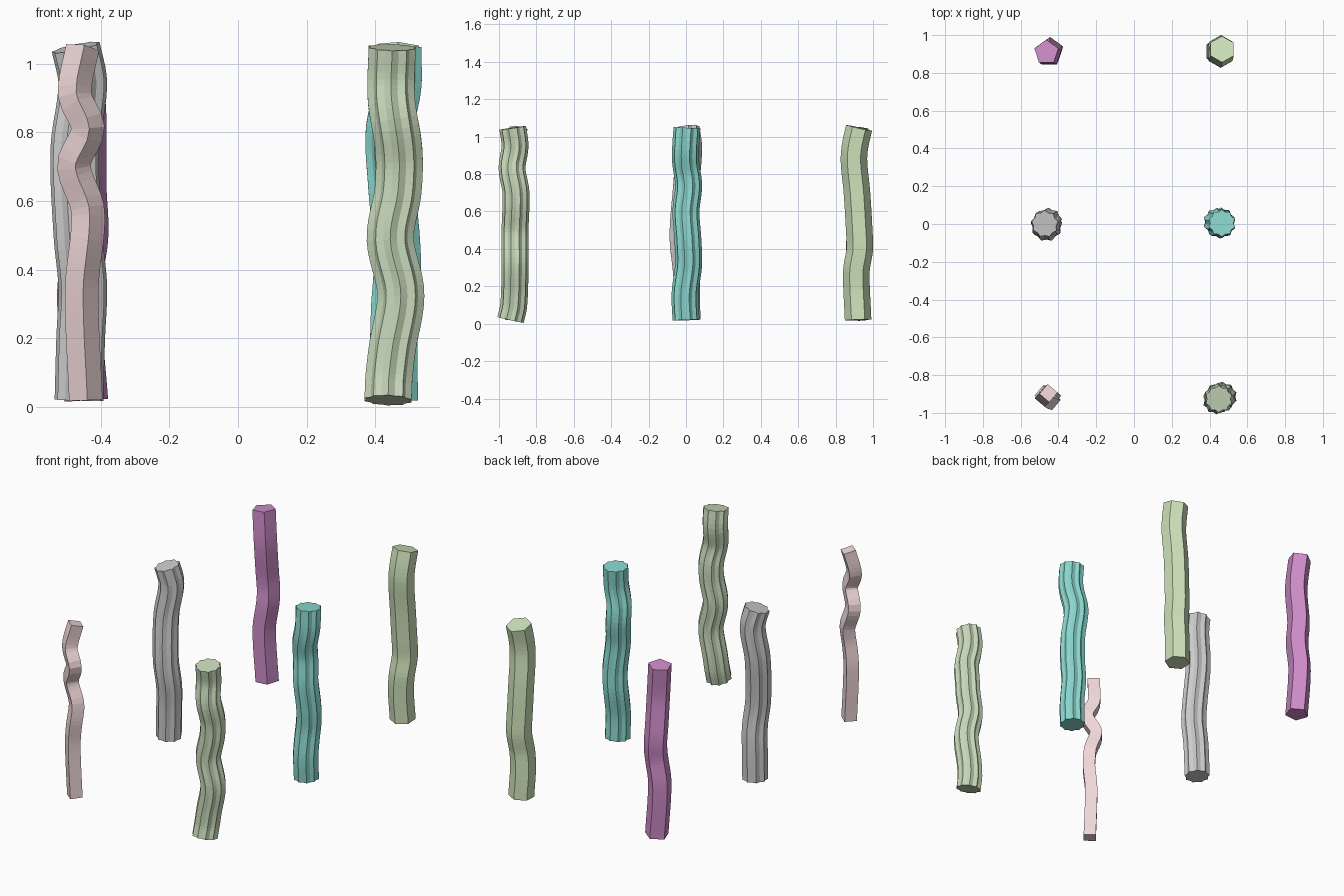
import bpy, bmesh, math
from mathutils import Vector

if "Cube" in bpy.data.objects:
    bpy.data.objects.remove(bpy.data.objects["Cube"])

Z0, Z1, STEPS = 0.02, 1.047, 44


def smooth(keys, z):
    """Cubic Hermite interpolation of (height, value) keys."""
    n = len(keys)

    def slope(i):
        a, b = keys[max(i - 1, 0)], keys[min(i + 1, n - 1)]
        return (b[1] - a[1]) / (b[0] - a[0])
    i = 0
    while i < n - 2 and z > keys[i + 1][0]:
        i += 1
    (za, va), (zb, vb) = keys[i], keys[i + 1]
    h = zb - za
    t = (z - za) / h
    return ((2*t**3 - 3*t**2 + 1) * va + (t**3 - 2*t**2 + t) * h * slope(i)
            + (3*t**2 - 2*t**3) * vb + (t**3 - t**2) * h * slope(i + 1))


def polygon(sides, radius, phase):
    return [(radius * math.cos(math.radians(phase) + math.tau * i / sides),
             radius * math.sin(math.radians(phase) + math.tau * i / sides))
            for i in range(sides)]


def fluted(points, outer, inner, phase=90):
    prof = []
    for i in range(points * 2):
        r = inner if i % 2 else outer
        a = math.radians(phase) + math.pi * i / points
        prof.append((r * math.cos(a), r * math.sin(a)))
    return prof


def column(name, profile, xs, ys, color=None):
    """Loft a profile along a wavy upright path, each ring square to the path."""
    def path(z):
        return Vector((smooth(xs, z), smooth(ys, z), z))
    bm = bmesh.new()
    rings = []
    for s in range(STEPS + 1):
        z = Z0 + (Z1 - Z0) * s / STEPS
        lo, hi = max(z - 0.005, Z0), min(z + 0.005, Z1)
        q = Vector((0, 0, 1)).rotation_difference((path(hi) - path(lo)).normalized())
        rings.append([bm.verts.new(path(z) + q @ Vector((u, v, 0))) for u, v in profile])
    n = len(profile)
    for a, b in zip(rings, rings[1:]):
        for i in range(n):
            j = (i + 1) % n
            bm.faces.new((a[i], a[j], b[j], b[i]))
    bm.faces.new(rings[0][::-1])
    bm.faces.new(rings[-1])
    mesh = bpy.data.meshes.new(name)
    bm.to_mesh(mesh)
    bm.free()
    if color:
        mat = bpy.data.materials.new(name + "_color")
        mat.diffuse_color = (*color, 1)
        mat.use_nodes = True
        mat.node_tree.nodes["Principled BSDF"].inputs["Base Color"].default_value = mat.diffuse_color
        mesh.materials.append(mat)
    obj = bpy.data.objects.new(name, mesh)
    bpy.context.collection.objects.link(obj)


# slim square column, front left
column("square_column", polygon(4, 0.049, 5),
       [(.02, -.443), (.34, -.455), (.57, -.437), (.705, -.478), (.81, -.437), (.91, -.475), (1.05, -.452)],
       [(.02, -.918), (.34, -.92), (.47, -.922), (.57, -.91), (.705, -.905), (.81, -.935), (.91, -.92), (1.05, -.895)],
       (.88, .69, .70))

# fluted column, front right
column("fluted_green_column", fluted(10, .072, .062),
       [(.02, .437), (.08, .439), (.17, .449), (.33, .474), (.49, .443), (.63, .466), (.75, .468), (.9, .446), (1.05, .449)],
       [(.02, -.938), (.1, -.921), (.3, -.914), (.5, -.914), (.7, -.909), (.83, -.93), (.95, -.914), (1.05, -.927)],
       (.58, .70, .50))

# fluted column, middle left
column("fluted_grey_column", fluted(9, .072, .062),
       [(.02, -.463), (.2, -.458), (.35, -.452), (.5, -.466), (.75, -.475), (.94, -.452), (1.05, -.473)],
       [(.02, .005), (.25, 0), (.47, -.02), (.75, 0), (.94, .014), (1.05, 0)])

# fluted column, middle right
column("fluted_teal_column", fluted(10, .072, .062),
       [(.02, .455), (.27, .455), (.43, .464), (.65, .447), (.8, .44), (.93, .465), (1.05, .465)],
       [(.02, 0), (.16, -.005), (.32, .014), (.45, .01), (.6, 0), (.74, .014), (.88, -.003), (1.05, .005)],
       (.26, .69, .63))

# five-sided column, back left
column("pentagon_column", polygon(5, .067, 90),
       [(.02, -.442), (.33, -.463), (.5, -.441), (.65, -.447), (.85, -.447), (1.05, -.464)],
       [(.02, .908), (.33, .91), (.47, .912), (.6, .922), (.85, .9), (1.05, .909)],
       (.63, .27, .60))

# six-sided column, back right
column("hexagon_column", polygon(6, .071, 90),
       [(.02, .452), (.2, .446), (.4, .46), (.6, .457), (.8, .456), (1.05, .466)],
       [(.02, .92), (.28, .911), (.4, .929), (.5, .926), (.7, .914), (.87, .898), (.95, .904), (1.05, .926)],
       (.62, .77, .50))
